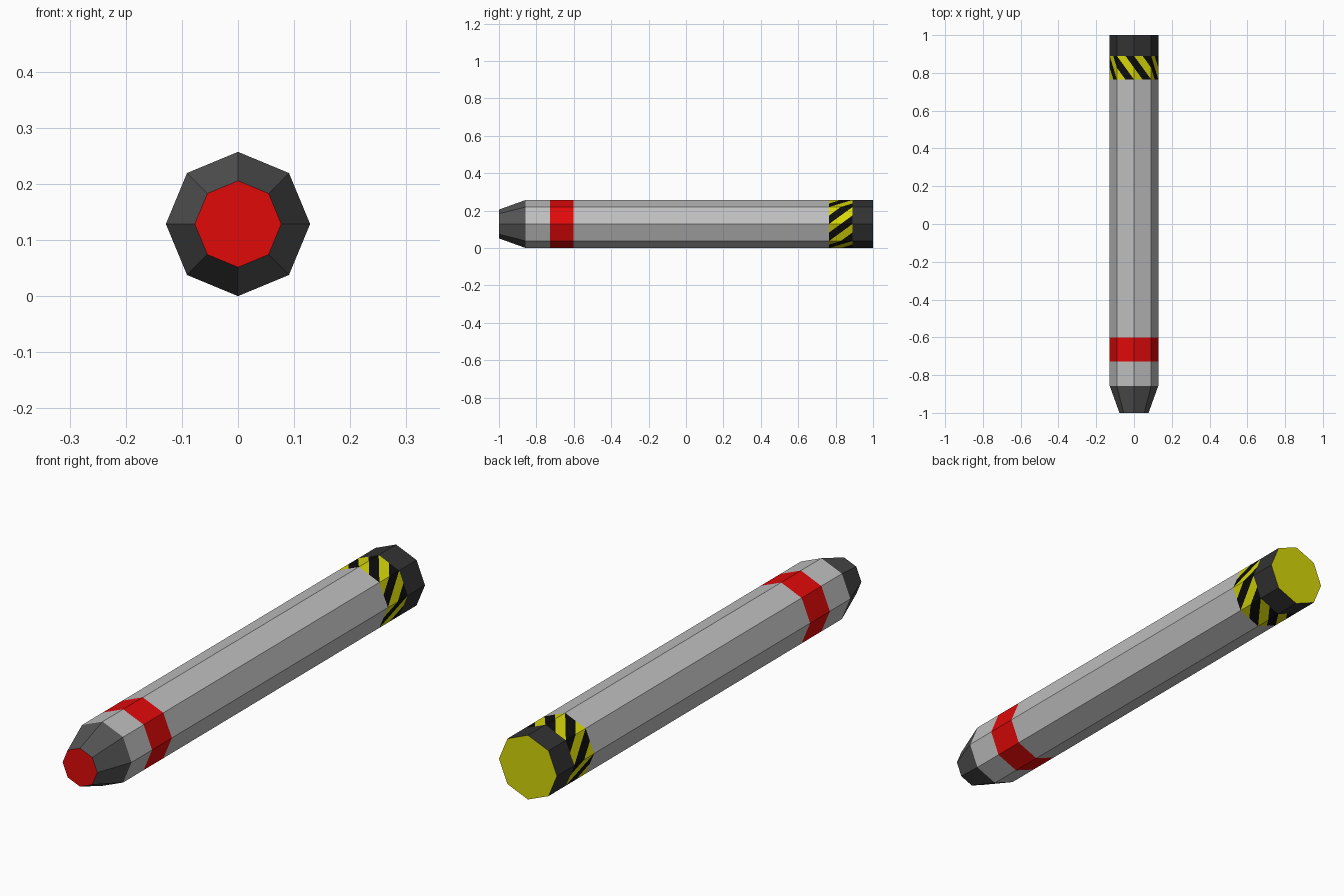
import bpy, bmesh, math

if "Cube" in bpy.data.objects:
    bpy.data.objects.remove(bpy.data.objects["Cube"])

R, CZ, N = 0.1285, 0.1285, 8


def material(name, rgb):
    m = bpy.data.materials.new(name)
    m.diffuse_color = (*rgb, 1)
    m.use_nodes = True
    m.node_tree.nodes["Principled BSDF"].inputs["Base Color"].default_value = m.diffuse_color
    return m


GREY = material("light grey", (0.52, 0.52, 0.52))
DARK = material("dark grey", (0.09, 0.09, 0.09))
BLACK = material("charcoal", (0.033, 0.033, 0.033))
RED = material("red", (0.75, 0.003, 0.003))
YELLOW = material("yellow", (0.68, 0.68, 0.003))
INK = material("stripe black", (0.004, 0.004, 0.004))


def point(i, y, r=R):
    """Octagon corner i, clockwise from the top; fractions lie along the flat sides."""
    k, f = math.floor(i), i - math.floor(i)
    a, b = (2 * math.pi * j / N for j in (k, k + 1))
    x = math.sin(a) * (1 - f) + math.sin(b) * f
    z = math.cos(a) * (1 - f) + math.cos(b) * f
    return (r * x, y, CZ + r * z)


def build(name, polys, mats):
    bm = bmesh.new()
    for pts, mi in polys:
        bm.faces.new([bm.verts.new(p) for p in pts]).material_index = mi
    bmesh.ops.remove_doubles(bm, verts=bm.verts, dist=1e-5)
    me = bpy.data.meshes.new(name)
    bm.to_mesh(me)
    bm.free()
    for m in mats:
        me.materials.append(m)
    bpy.context.collection.objects.link(bpy.data.objects.new(name, me))


def sleeve(name, y0, y1, mat, r0=R):
    build(name, [([point(i, y0, r0), point(i, y1), point(i + 1, y1), point(i + 1, y0, r0)], 0)
                 for i in range(N)], [mat])


def cap(name, y, r, mat):
    order = range(N) if y < 0 else range(N - 1, -1, -1)
    build(name, [([point(i, y, r) for i in order], 0)], [mat])


# Tapered nose, body sections and rear collar
cap("nose_cap", -1, 0.077, RED)
sleeve("nose_taper", -1, -0.857, DARK, 0.077)
sleeve("front_body", -0.857, -0.727, GREY)
sleeve("red_band", -0.727, -0.602, RED)
sleeve("main_body", -0.602, 0.765, GREY)
sleeve("rear_collar", 0.89, 1, BLACK)
cap("rear_cap", 1, R, YELLOW)

# Hazard band: one diagonal yellow/black repeat per flat side
TILE = [[(0, 0), (0, .5), (.5, 0)],
        [(.5, 0), (0, .5), (0, 1), (1, 0)],
        [(1, 0), (0, 1), (.5, 1), (1, .5)],
        [(1, .5), (.5, 1), (1, 1)]]
build("hazard_band", [([point(i + min(u, 0.999999), 0.765 + 0.125 * t) for u, t in shape], k % 2)
                      for i in range(N) for k, shape in enumerate(TILE)], [YELLOW, INK])
